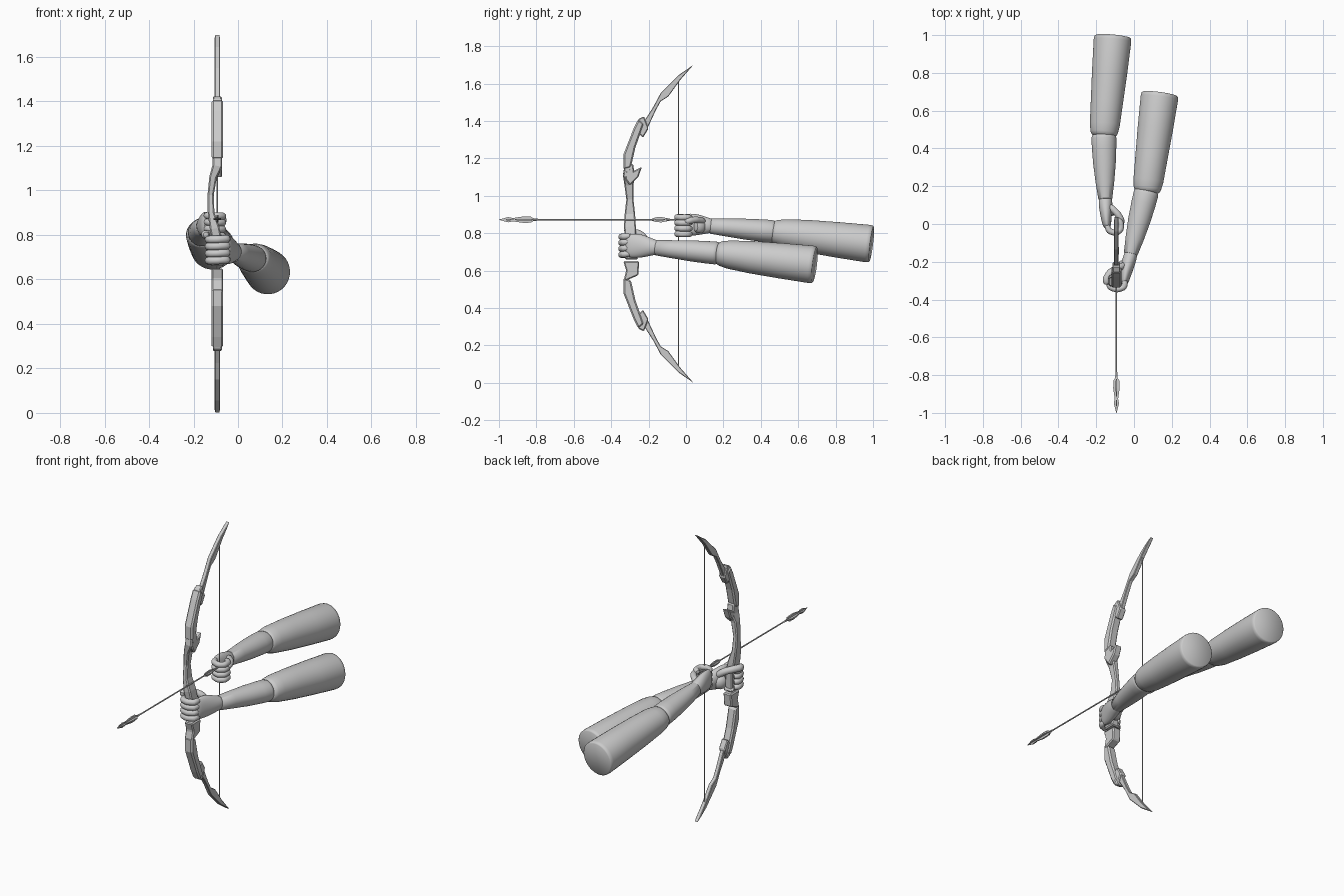
import bpy, bmesh
from math import sin, cos, pi, sqrt
from mathutils import Vector

BX = -0.093  # plane of the bow


def finish(name, bm, smooth=None, bevel=0, subsurf=0):
    bmesh.ops.recalc_face_normals(bm, faces=bm.faces[:])
    me = bpy.data.meshes.new(name)
    bm.to_mesh(me)
    bm.free()
    ob = bpy.data.objects.new(name, me)
    bpy.context.collection.objects.link(ob)
    if bevel:
        m = ob.modifiers.new("bevel", 'BEVEL')
        m.width = bevel
        m.limit_method = 'ANGLE'
    if subsurf:
        m = ob.modifiers.new("subsurf", 'SUBSURF')
        m.levels = m.render_levels = subsurf
    if smooth is not None:
        bpy.ops.object.select_all(action='DESELECT')
        ob.select_set(True)
        bpy.context.view_layer.objects.active = ob
        bpy.ops.object.shade_smooth_by_angle(angle=smooth)
    return ob


def loft(name, secs, sides=24, ref=(0, 0, 1), **kw):
    """Skin sections (x, y, z, half width, half height along ref)."""
    bm = bmesh.new()
    P = [Vector(s[:3]) for s in secs]
    rings = []
    for i, s in enumerate(secs):
        t = (P[min(i + 1, len(P) - 1)] - P[max(i - 1, 0)]).normalized()
        u = Vector(ref)
        u = (u - t * u.dot(t)).normalized()
        v = t.cross(u)
        k = sqrt(2) if sides == 4 else 1
        ring = []
        for j in range(sides):
            a = 2 * pi * (j + 0.5) / sides
            ring.append(bm.verts.new(P[i] + v * s[3] * k * cos(a) + u * s[4] * k * sin(a)))
        rings.append(ring)
    for r, q in zip(rings, rings[1:]):
        for j in range(sides):
            n = (j + 1) % sides
            bm.faces.new((r[j], r[n], q[n], q[j]))
    bm.faces.new(rings[0])
    bm.faces.new(rings[-1])
    return finish(name, bm, **kw)


def limb(name, p0, p1, prof):
    """Straight tapered body: prof = (fraction, width, height)."""
    p0, p1 = Vector(p0), Vector(p1)
    return loft(name, [(*p0.lerp(p1, t), a, b) for t, a, b in prof], 32, smooth=0.8)


def plate(name, pts, half, bevel=0.006, flip=False):
    """Extrude a (y, z) outline sideways; flip mirrors about mid height."""
    bm = bmesh.new()
    z = lambda v: 1.70 - v if flip else v
    rows = [[bm.verts.new((BX + s * half, y, z(h))) for y, h in pts] for s in (-1, 1)]
    n = len(pts)
    bm.faces.new(rows[0])
    bm.faces.new(rows[1])
    for i in range(n):
        j = (i + 1) % n
        bm.faces.new((rows[0][i], rows[0][j], rows[1][j], rows[1][i]))
    return finish(name, bm, bevel=bevel)


# bow limbs, limb blocks and pockets, mirrored top and bottom
for flip, tag in ((False, "upper"), (True, "lower")):
    plate(tag + "_bow_limb", [(0.04, 1.70), (-0.04, 1.645), (-0.135, 1.55), (-0.175, 1.475),
                              (-0.255, 1.35), (-0.225, 1.32), (-0.16, 1.46), (-0.135, 1.505),
                              (-0.095, 1.53), (-0.03, 1.62)], 0.012, 0.003, flip)
    plate(tag + "_limb_block", [(-0.255, 1.41), (-0.225, 1.385), (-0.27, 1.26), (-0.295, 1.15),
                                (-0.335, 1.14), (-0.335, 1.22), (-0.28, 1.36)], 0.026, 0.008, flip)
    plate(tag + "_limb_pocket", [(-0.255, 1.41), (-0.225, 1.425), (-0.20, 1.36), (-0.23, 1.31),
                                 (-0.26, 1.34)], 0.02, 0.005, flip)

# riser: sight window steps aside above the grip
loft("riser", [(BX, -0.305, 1.17, .022, .022), (BX, -0.305, 1.11, .022, .032),
               (-.112, -0.305, 1.06, .017, .024), (-.123, -0.30, 0.98, .014, .019),
               (-.121, -0.30, 0.90, .015, .028), (-.105, -0.30, 0.83, .022, .032),
               (BX, -0.295, 0.77, .022, .030), (BX, -0.295, 0.66, .022, .030)],
     4, (0, 1, 0), bevel=0.006)
plate("upper_riser_hook", [(-0.32, 1.17), (-0.285, 1.13), (-0.235, 1.155), (-0.255, 1.10),
                           (-0.30, 1.055), (-0.325, 1.09)], 0.022)
plate("lower_riser_block", [(-0.335, 0.65), (-0.25, 0.65), (-0.255, 0.575), (-0.29, 0.56),
                            (-0.335, 0.54), (-0.32, 0.60)], 0.026)
plate("grip_ledge", [(-0.325, 0.66), (-0.255, 0.66), (-0.265, 0.68), (-0.325, 0.685)], 0.03)

# bowstring, arrow shaft, head and tail
loft("bowstring", [(BX, -.04, .075, .003, .003), (BX, -.04, 1.625, .003, .003)], 8, (0, 1, 0), smooth=0.8)
AZ = 0.872
loft("arrow_shaft", [(BX, -.95, AZ, .004, .004), (BX, 0.03, AZ, .004, .004)], 8, smooth=0.8)


def spindle(name, prof):
    for k, (a, b) in enumerate(((1, .25), (.25, 1))):
        loft(f"{name}_{k + 1}", [(BX, y, AZ, r * a, r * b) for y, r in prof], 4)


spindle("arrow_head", [(-1.0, .001), (-.95, .014), (-.925, .009), (-.87, .017),
                       (-.83, .016), (-.815, .007), (-.78, .004)])
spindle("arrow_tail", [(-.185, .004), (-.16, .013), (-.13, .014), (-.075, .003)])

# arms: forearm and upper arm with rounded ends
FORE = [(0, .033, .036), (.01, .037, .041), (.25, .049, .048), (.55, .060, .056), (.8, .065, .060),
        (.94, .066, .061), (.98, .063, .058), (1, .054, .05)]
UPPER = [(0, .056, .052), (.012, .066, .061), (.04, .073, .067), (.12, .080, .076), (.35, .086, .087),
         (.65, .094, .095), (.96, .100, .101), (.99, .098, .099), (1, .092, .093)]
limb("draw_forearm", (-.152, .13, .838), (-.16, .475, .808), FORE)
limb("draw_upper_arm", (-.160, .465, .807), (-.112, .992, .742), UPPER)
limb("bow_forearm", (-.018, -.16, .722), (.068, .178, .692), FORE)
limb("bow_upper_arm", (.068, .168, .693), (.137, .688, .631), UPPER)


def digit(name, pts, r):
    n = len(pts)
    # narrow joints between padded segments, rounded tips
    secs = []
    for i, p in enumerate(pts):
        k = 0.75 if i in (0, n - 1) else 1.08
        secs.append((*p, r * k, r * k))
        if i < n - 1:
            m = (Vector(p) + Vector(pts[i + 1])) / 2
            secs.append((*m, r, r))
    loft(name, secs, 10, smooth=1.0, subsurf=1)


def fingers(hand, path, zs, r):
    for i, z in enumerate(zs):
        digit(f"{hand}_finger_{i + 1}", [(x, y, z + dz) for x, y, dz in path], r)


# bow hand: palm beside the grip, fingers round its front
loft("bow_hand_palm", [(-.012, -.14, .724, .032, .036), (-.018, -.165, .724, .036, .041),
                       (-.028, -.20, .727, .037, .052), (-.04, -.24, .731, .035, .064),
                       (-.047, -.28, .733, .028, .066), (-.052, -.31, .735, .022, .062),
                       (-.055, -.325, .735, .012, .050)], 20, smooth=1.0, subsurf=1)
fingers("bow_hand", [(-.047, -.295, .003), (-.051, -.335, 0), (-.09, -.347, -.002),
                     (-.128, -.335, -.003), (-.135, -.298, -.003), (-.118, -.275, -.003)],
        (.687, .719, .751, .782), .0175)
digit("bow_hand_thumb", [(-.045, -.215, .755), (-.085, -.232, .785), (-.125, -.255, .800),
                         (-.148, -.29, .802), (-.143, -.322, .800)], .020)
loft("bow_hand_heel", [(-.035, -.20, .715, .025, .03), (-.065, -.225, .72, .034, .045),
                       (-.085, -.255, .72, .025, .035)], 16, smooth=1.0, subsurf=1)

# draw hand: fist closed on the arrow nock
loft("draw_hand_palm", [(-.152, .15, .838, .032, .036), (-.151, .12, .84, .037, .042),
                        (-.150, .09, .843, .036, .050), (-.148, .055, .845, .032, .058),
                        (-.146, .02, .846, .027, .060), (-.143, -.01, .846, .022, .056),
                        (-.138, -.025, .846, .012, .045)], 20, smooth=1.0, subsurf=1)
fingers("draw_hand", [(-.145, 0, .002), (-.133, -.037, 0), (-.095, -.050, -.001),
                      (-.068, -.028, -.002), (-.070, .010, -.002), (-.100, .03, -.002)],
        (.797, .827, .857, .886), .0165)
digit("draw_hand_thumb", [(-.145, .10, .855), (-.115, .082, .868), (-.085, .052, .872),
                          (-.068, .022, .868), (-.066, -.008, .860)], .018)
loft("draw_hand_heel", [(-.145, .10, .835, .025, .03), (-.125, .075, .838, .030, .042),
                        (-.105, .045, .838, .022, .035)], 16, smooth=1.0, subsurf=1)
